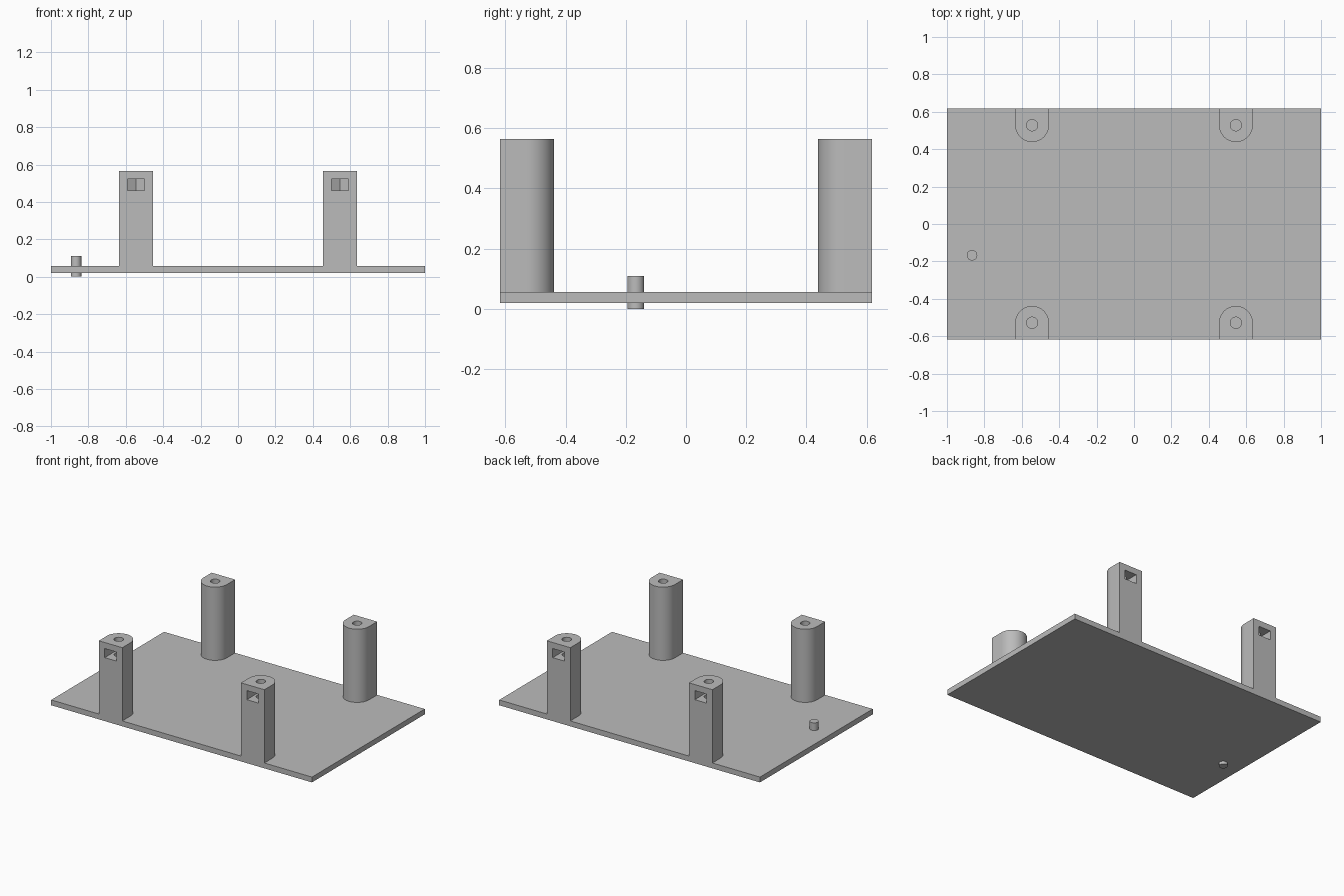
import bpy, bmesh, math

cube = bpy.data.objects.get("Cube")
if cube:
    bpy.data.objects.remove(cube, do_unlink=True)

grey = bpy.data.materials.new("plain grey")
grey.use_nodes = True
grey.diffuse_color = (0.5, 0.5, 0.5, 1)
grey.node_tree.nodes["Principled BSDF"].inputs["Base Color"].default_value = (0.5, 0.5, 0.5, 1)

PLATE_BOTTOM, PLATE_TOP, POST_TOP = 0.02, 0.057, 0.565
HALF_DEPTH = 0.618
POST_X, POST_R = 0.545, 0.09
POST_Y = HALF_DEPTH - POST_R


def circle(x, y, r, sides=48):
    return [(x + r * math.cos(2 * math.pi * i / sides),
             y + r * math.sin(2 * math.pi * i / sides)) for i in range(sides)]


def prism(name, outline, z0, z1):
    """Extrude a flat outline from z0 up to z1."""
    bm = bmesh.new()
    base = bm.faces.new([bm.verts.new((x, y, z0)) for x, y in outline])
    top = bmesh.ops.extrude_face_region(bm, geom=[base])["geom"]
    bmesh.ops.translate(bm, vec=(0, 0, z1 - z0),
                        verts=[v for v in top if isinstance(v, bmesh.types.BMVert)])
    bmesh.ops.recalc_face_normals(bm, faces=bm.faces)
    mesh = bpy.data.meshes.new(name)
    bm.to_mesh(mesh)
    bm.free()
    mesh.materials.append(grey)
    obj = bpy.data.objects.new(name, mesh)
    bpy.context.collection.objects.link(obj)
    return obj


def select_only(obj):
    bpy.ops.object.select_all(action='DESELECT')
    obj.select_set(True)
    bpy.context.view_layer.objects.active = obj


def cut(obj, cutter):
    mod = obj.modifiers.new("cut", 'BOOLEAN')
    mod.operation, mod.solver, mod.object = 'DIFFERENCE', 'EXACT', cutter
    select_only(obj)
    bpy.ops.object.modifier_apply(modifier=mod.name)
    bpy.data.objects.remove(cutter, do_unlink=True)


def smooth(obj):
    select_only(obj)
    bpy.ops.object.shade_smooth_by_angle(angle=math.radians(30))


def post(name, x, side):
    """Round-nosed post, flat on the plate edge; side is -1 front, +1 back."""
    arc = [(x + POST_R * math.cos(math.pi * i / 24),
            side * (POST_Y - POST_R * math.sin(math.pi * i / 24))) for i in range(25)]
    edge = [(x - POST_R, side * HALF_DEPTH), (x + POST_R, side * HALF_DEPTH)]
    obj = prism(name, arc + edge, PLATE_TOP, POST_TOP)
    # Screw hole down the post
    cut(obj, prism("hole_cutter", circle(x, side * POST_Y, 0.03, 32), PLATE_TOP + 0.01, POST_TOP + 0.1))
    # Nut slot from the outer face, ending in a pointed hexagon half
    w = 0.045
    point, shoulder = w / math.cos(math.pi / 6), w * math.tan(math.pi / 6)
    slot = [(x - w, side * (HALF_DEPTH + 0.1)), (x + w, side * (HALF_DEPTH + 0.1)),
            (x + w, side * (POST_Y - shoulder)), (x, side * (POST_Y - point)),
            (x - w, side * (POST_Y - shoulder))]
    cut(obj, prism("slot_cutter", slot, 0.46, 0.523))
    smooth(obj)


# Base plate
prism("base_plate", [(-1, -HALF_DEPTH), (1, -HALF_DEPTH), (1, HALF_DEPTH), (-1, HALF_DEPTH)],
      PLATE_BOTTOM, PLATE_TOP)

# Four mounting posts
for end, side in (("front", -1), ("back", 1)):
    for hand, sign in (("left", 1), ("right", -1)):
        post(f"{end}_{hand}_post", sign * POST_X, side)

# Small pin through the plate
smooth(prism("locating_pin", circle(-0.866, -0.167, 0.028, 32), 0, 0.11))
